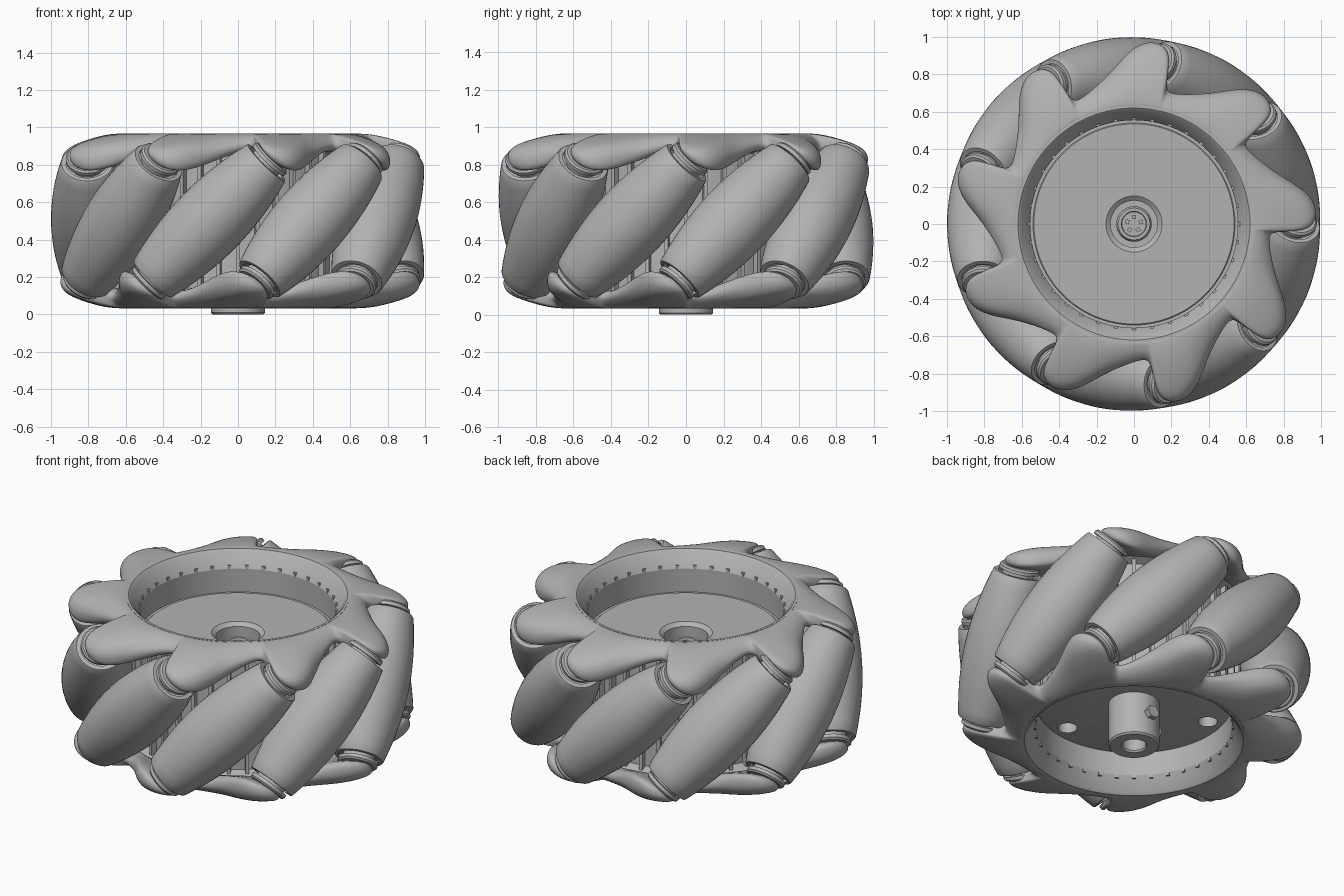
import bpy, bmesh, math
from mathutils import Matrix, Vector

if "Cube" in bpy.data.objects:
    bpy.data.objects.remove(bpy.data.objects["Cube"], do_unlink=True)

COUNT = 9
STEP = 2 * math.pi / COUNT
FIRST = math.radians(-101)      # angle of the first roller
AXLE_R = 0.8                    # distance of roller axles from the wheel axis
MID = 0.5                       # mid height of the wheel

grey = bpy.data.materials.new("mid_grey")
grey.use_nodes = True
grey.diffuse_color = (0.45, 0.45, 0.45, 1)
grey.node_tree.nodes["Principled BSDF"].inputs["Base Color"].default_value = grey.diffuse_color


def link(name, mesh, matrix=None):
    ob = bpy.data.objects.new(name, mesh)
    bpy.context.collection.objects.link(ob)
    if matrix is not None:
        ob.matrix_world = matrix
    if not mesh.materials:
        mesh.materials.append(grey)
    return ob


def to_mesh(name, bm):
    bmesh.ops.remove_doubles(bm, verts=bm.verts, dist=1e-5)
    bmesh.ops.recalc_face_normals(bm, faces=bm.faces)
    mesh = bpy.data.meshes.new(name)
    bm.to_mesh(mesh)
    bm.free()
    return mesh


def smooth(ob, angle=35):
    bpy.ops.object.select_all(action='DESELECT')
    ob.select_set(True)
    bpy.context.view_layer.objects.active = ob
    bpy.ops.object.shade_smooth_by_angle(angle=math.radians(angle))


def lathe(name, profile, steps):
    """Spin an (r, z) profile around z."""
    bm = bmesh.new()
    vs = [bm.verts.new((r, 0, z)) for r, z in profile]
    es = [bm.edges.new(p) for p in zip(vs, vs[1:])]
    bmesh.ops.spin(bm, geom=vs + es, cent=(0, 0, 0), axis=(0, 0, 1),
                   angle=2 * math.pi, steps=steps, use_merge=True)
    return to_mesh(name, bm)


def cylinder(bm, radius, depth, matrix, segments=24):
    bmesh.ops.create_cone(bm, cap_ends=True, segments=segments, radius1=radius,
                          radius2=radius, depth=depth, matrix=matrix)


# Core: drum, both dished floors, rims and the axle hub
rim_top = [(0.555, 0.725), (0.555, 0.87), (0.605, 0.955), (0.62, 0.967), (0.635, 0.967),
           (0.635, 0.885), (0.57, 0.86)]
core_profile = [(0, 0.6), (0.125, 0.6), (0.125, 0.71), (0.15, 0.73), (0.535, 0.73), (0.54, 0.725)]
core_profile += rim_top + [(r, 1 - z) for r, z in reversed(rim_top)]
core_profile += [(0.54, 0.27), (0.145, 0.27), (0.145, 0.01), (0.135, 0), (0.075, 0),
                 (0.067, 0.01), (0.067, 0.15), (0, 0.15)]
core = link("wheel_core", lathe("wheel_core", core_profile, 96))

# Bolt holes in the lower floor
bm = bmesh.new()
for i in range(6):
    a = i * math.pi / 3 + math.pi / 4
    cylinder(bm, 0.055, 0.3, Matrix.Translation((0.46 * math.cos(a), 0.46 * math.sin(a), 0.27)))
cutter = link("hole_cutter", to_mesh("hole_cutter", bm))
cutter.hide_render = True
cut = core.modifiers.new("holes", 'BOOLEAN')
cut.operation = 'DIFFERENCE'
cut.object = cutter
bpy.context.view_layer.objects.active = core
bpy.ops.object.modifier_apply(modifier="holes")
bpy.data.objects.remove(cutter, do_unlink=True)
smooth(core, 30)

# Axle screw in the top recess
screw = link("axle_screw", lathe("axle_screw", [
    (0, 0.65), (0.065, 0.65), (0.068, 0.665), (0.085, 0.665), (0.095, 0.65), (0.095, 0.59)], 40))
smooth(screw)
bm = bmesh.new()
for i in range(5):
    turn = Matrix.Rotation(i * STEP * COUNT / 5 + 0.3, 4, 'Z')
    bmesh.ops.create_cube(bm, size=0.022, matrix=turn @ Matrix.Translation((0.038, 0, 0.648)))
link("screw_drive", to_mesh("screw_drive", bm))

# Clamp screws on the side of the hub
bm = bmesh.new()
for a in (math.pi / 2, math.pi):
    turn = Matrix.Rotation(a, 4, 'Z') @ Matrix.Translation((0.15, 0, 0.15))
    cylinder(bm, 0.04, 0.05, turn @ Matrix.Rotation(math.pi / 2, 4, 'Y'), 6)
link("hub_clamp_screws", to_mesh("hub_clamp_screws", bm))

# Upright ribs around the drum
bm = bmesh.new()
for i in range(COUNT * 4):
    m = Matrix.Rotation(i * STEP / 4, 4, 'Z') @ Matrix.Translation((0.58, 0, MID))
    bmesh.ops.create_cube(bm, size=1, matrix=m @ Matrix.Diagonal((0.05, 0.02, 0.78, 1)))
link("drum_ribs", to_mesh("drum_ribs", bm))

# Lugged end plate: each lug is (degrees from tip, edge radius, underside height, top height)
lug = [(-7.4, .735, .875, .953), (-6.9, .81, .87, .945), (-6.4, .89, .86, .93),
       (-5.2, .942, .845, .92), (-3, .972, .815, .91), (0, .982, .785, .905),
       (3.2, .972, .765, .905), (7, .935, .76, .91), (11, .875, .78, .92),
       (15, .82, .805, .93), (20, .775, .835, .942), (25, .745, .86, .95),
       (29.5, .728, .873, .955)]
bm = bmesh.new()
sections = []
for i in range(COUNT):
    for deg, edge, low, high in lug:
        a = FIRST + i * STEP + math.radians(25 + deg)
        soft = min(0.05, (edge - 0.64) * 0.45)
        mid = (low + high) / 2
        shoulder = edge - soft
        inner = 0.645 + 0.35 * (shoulder - 0.645)
        section = [(0.615, 0.967), (0.645, 0.967), (inner, 0.962), (shoulder, high),
                   (edge - 0.2 * soft, mid + 0.3 * (high - mid)), (edge, mid - 0.2 * (mid - low)),
                   (edge - 0.2 * soft, low + 0.01), (shoulder, low),
                   (inner, 0.4 * low + 0.6 * 0.87), (0.615, 0.87)]
        sections.append([bm.verts.new((r * math.cos(a), r * math.sin(a), z - MID))
                         for r, z in section])
for one, two in zip(sections, sections[1:] + sections[:1]):
    n = len(one)
    for k in range(n):
        bm.faces.new((one[k], two[k], two[(k + 1) % n], one[(k + 1) % n]))
plate_mesh = to_mesh("lug_plate", bm)
for poly in plate_mesh.polygons:
    poly.use_smooth = True
up = Matrix.Translation((0, 0, MID))
radial = Vector((math.cos(FIRST), math.sin(FIRST), 0))
for name, m in (("top_lug_plate", up), ("bottom_lug_plate", up @ Matrix.Rotation(math.pi, 4, radial))):
    plate = link(name, plate_mesh, m)
    plate.modifiers.new("rounding", 'SUBSURF').levels = 2

# Barrel rollers, washers and pins, all tilted 45 degrees
half = 0.44
barrel = [(0, -half + 0.02), (0.115, -half + 0.02), (0.115, -half), (0.138, -half)]
for i in range(17):
    t = half * (i / 8 - 1) * 0.985
    barrel.append((1 - math.sqrt(AXLE_R ** 2 + t * t / 2), t))
barrel += [(r, -t) for r, t in reversed(barrel[:4])]
roller_mesh = lathe("roller", barrel, 40)
pin = [(0, -0.53), (0.05, -0.53), (0.05, -0.485), (0.105, -0.485), (0.115, -0.475),
       (0.115, -0.455), (0.09, -0.455), (0.09, -0.4)]
pin_mesh = lathe("roller_pin", pin + [(r, -t) for r, t in reversed(pin)], 32)
for i in range(COUNT):
    m = (up @ Matrix.Rotation(FIRST + i * STEP, 4, 'Z') @ Matrix.Translation((AXLE_R, 0, 0))
         @ Matrix.Rotation(-math.pi / 4, 4, 'X'))
    for name, mesh in (("roller", roller_mesh), ("roller_pin", pin_mesh)):
        ob = link(f"{name}_{i + 1}", mesh, m)
        if i == 0:
            smooth(ob, 30)
